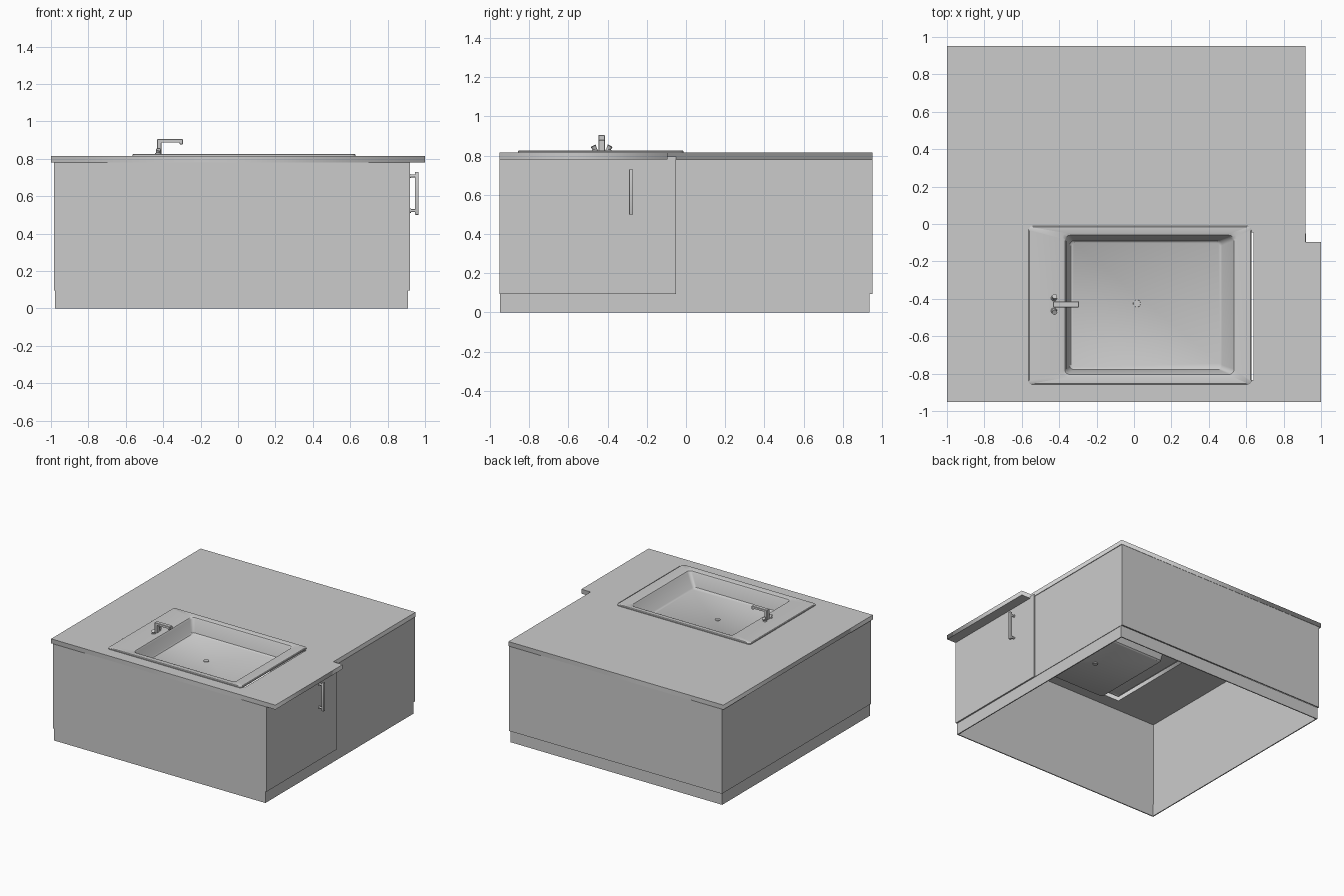
import bpy, bmesh, math
from mathutils import Vector

if "Cube" in bpy.data.objects:
    bpy.data.objects.remove(bpy.data.objects["Cube"])


def make_object(name, bm, smooth=False):
    bmesh.ops.recalc_face_normals(bm, faces=bm.faces)
    mesh = bpy.data.meshes.new(name)
    bm.to_mesh(mesh)
    bm.free()
    obj = bpy.data.objects.new(name, mesh)
    bpy.context.collection.objects.link(obj)
    if smooth:
        bpy.ops.object.select_all(action='DESELECT')
        obj.select_set(True)
        bpy.context.view_layer.objects.active = obj
        bpy.ops.object.shade_smooth_by_angle(angle=math.radians(35))
    return obj


def box(name, x, y, z, bevel=0):
    bm = bmesh.new()
    bmesh.ops.create_cube(bm, size=1)
    for v in bm.verts:
        v.co = [r[0] + (c + 0.5) * (r[1] - r[0]) for c, r in zip(v.co, (x, y, z))]
    if bevel:
        bmesh.ops.bevel(bm, geom=bm.edges[:], offset=bevel, segments=2, affect='EDGES', profile=0.5)
    return make_object(name, bm, bool(bevel))


def rod(name, a, b, r1, r2=None, sides=20):
    a, b = Vector(a), Vector(b)
    bm = bmesh.new()
    bmesh.ops.create_cone(bm, cap_ends=True, segments=sides, radius1=r1,
                          radius2=r1 if r2 is None else r2, depth=(b - a).length)
    obj = make_object(name, bm, True)
    obj.location = (a + b) / 2
    obj.rotation_euler = (b - a).to_track_quat('Z', 'Y').to_euler()
    return obj


def rounded_rect(x0, x1, y0, y1, r, n=5):
    centres = ((x1 - r, y1 - r), (x0 + r, y1 - r), (x0 + r, y0 + r), (x1 - r, y0 + r))
    return [(cx + r * math.cos(math.pi / 2 * (q + i / n)),
             cy + r * math.sin(math.pi / 2 * (q + i / n)))
            for q, (cx, cy) in enumerate(centres) for i in range(n + 1)]


# Worktop: stepped outline with a sink cut-out
Y = 0.952
outline = [(-1, -Y), (1, -Y), (1, -0.095), (0.917, -0.095), (0.917, Y), (-1, Y)]
cutout = [(-0.55, -0.835), (0.64, -0.835), (0.64, -0.045), (-0.55, -0.045)]
curve = bpy.data.curves.new("worktop", 'CURVE')
curve.dimensions = '2D'
curve.fill_mode = 'BOTH'
curve.extrude = 0.018
for pts in (outline, cutout):
    sp = curve.splines.new('POLY')
    sp.points.add(len(pts) - 1)
    for p, co in zip(sp.points, pts):
        p.co = (*co, 0, 1)
    sp.use_cyclic_u = True
worktop = bpy.data.objects.new("worktop", curve)
worktop.location.z = 0.797
bpy.context.collection.objects.link(worktop)
bpy.context.view_layer.objects.active = worktop
worktop.select_set(True)
bpy.ops.object.convert(target='MESH')

# Hollow cabinet, open underneath, with a slightly recessed plinth
T = 0.008
L, R, F, B = -0.985, 0.912, -0.950, 0.950
box("left_panel", (L, L + T), (F, B), (0.095, 0.78))
box("back_panel", (L, R), (B - T, B), (0.095, 0.78))
box("front_panel", (L, R), (F, F + T), (0.095, 0.78))
box("right_panel", (R - T, R), (-0.05, B), (0.095, 0.80))
box("plinth_left", (-0.979, -0.971), (-0.948, 0.937), (0, 0.097))
box("plinth_back", (-0.979, 0.910), (0.929, 0.937), (0, 0.097))
box("plinth_front", (-0.979, 0.908), (-0.948, -0.940), (0, 0.097))
box("plinth_right", (0.900, 0.908), (-0.948, 0.937), (0, 0.097))

# Door with bar handle
box("door", (0.904, 0.920), (-0.951, -0.05), (0.095, 0.795))
box("handle_bar", (0.947, 0.966), (-0.290, -0.270), (0.50, 0.73), 0.002)
for z in (0.522, 0.708):
    rod("handle_post", (0.918, -0.28, z), (0.950, -0.28, z), 0.008)
    rod("handle_collar", (0.919, -0.28, z), (0.925, -0.28, z), 0.011)

# Sink: lofted rounded rectangles from the flange down into the basin
rings = [
    (-0.563, 0.628, -0.858, -0.012, 0.020, 0.812),
    (-0.563, 0.628, -0.858, -0.012, 0.020, 0.822),
    (-0.558, 0.623, -0.853, -0.017, 0.018, 0.826),
    (-0.385, 0.550, -0.820, -0.048, 0.030, 0.826),
    (-0.370, 0.535, -0.805, -0.060, 0.028, 0.821),
    (-0.362, 0.527, -0.799, -0.066, 0.026, 0.810),
    (-0.345, 0.472, -0.778, -0.090, 0.024, 0.714),
    (-0.337, 0.460, -0.768, -0.100, 0.022, 0.706),
]
bm = bmesh.new()
previous = None
for *rect, z in rings:
    ring = [bm.verts.new((x, y, z)) for x, y in rounded_rect(*rect)]
    if previous:
        for i in range(len(ring)):
            j = (i + 1) % len(ring)
            bm.faces.new((previous[i], previous[j], ring[j], ring[i]))
    previous = ring
bm.faces.new(previous)
make_object("sink", bm, True)
rod("drain", (0.015, -0.425, 0.700), (0.015, -0.425, 0.711), 0.021, 0.019, 24)

# Faucet: one bent square spout swept from an L profile
profile = [(-0.432, 0.822), (-0.410, 0.822), (-0.410, 0.886), (-0.312, 0.886),
           (-0.312, 0.877), (-0.295, 0.877), (-0.295, 0.905), (-0.432, 0.905)]
bm = bmesh.new()
face = bm.faces.new([bm.verts.new((x, -0.446, z)) for x, z in profile])
ext = bmesh.ops.extrude_face_region(bm, geom=[face], use_keep_orig=True)
for v in ext["geom"]:
    if isinstance(v, bmesh.types.BMVert):
        v.co.y += 0.032
bmesh.ops.bevel(bm, geom=bm.edges[:], offset=0.002, segments=1, affect='EDGES')
make_object("spout", bm, True)

# Pair of tilted tap knobs on round bases
for s in (-1, 1):
    y = -0.43 + s * 0.034
    rod("tap_base", (-0.428, y, 0.822), (-0.428, y, 0.831), 0.018, 0.014)
    rod("tap_knob", (-0.428, y - s * 0.003, 0.826), (-0.424, y + s * 0.009, 0.849), 0.010, 0.014)
